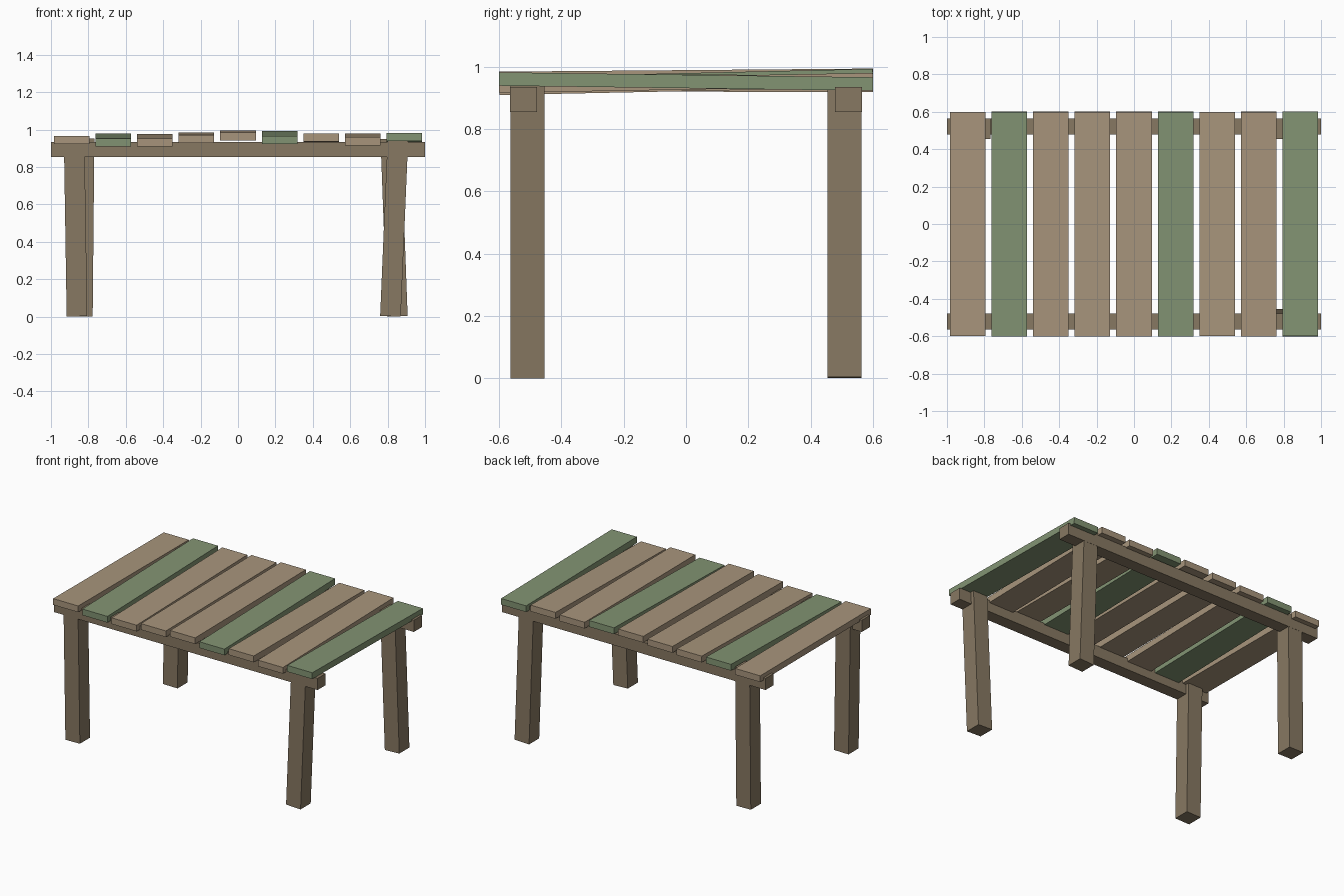
import bpy, math

if "Cube" in bpy.data.objects:
    bpy.data.objects.remove(bpy.data.objects["Cube"])


def material(name, rgb):
    m = bpy.data.materials.new(name)
    m.diffuse_color = (*rgb, 1)
    m.use_nodes = True
    m.node_tree.nodes["Principled BSDF"].inputs["Base Color"].default_value = m.diffuse_color
    return m


BEIGE = material("weathered beige", (0.392, 0.301, 0.202))
GREEN = material("faded green", (0.225, 0.296, 0.171))
BROWN = material("dark brown wood", (0.242, 0.188, 0.122))


def box(name, size, loc, rot, mat):
    bpy.ops.mesh.primitive_cube_add(size=1, location=loc, rotation=rot)
    o = bpy.context.object
    o.name = name
    o.scale = size
    bpy.ops.object.transform_apply(location=False, rotation=False, scale=True)
    o.data.materials.append(mat)
    return o


# Long rails under the planks
for side, s in (("front", -1), ("back", 1)):
    box(f"{side}_rail", (2, 0.086, 0.08), (0, s * 0.522, 0.895), (0, 0, 0), BROWN)

# Slightly crooked legs: centre x at the foot and at the top
for name, s, foot, top in (("front_left_leg", -1, -0.861, -0.876),
                           ("back_left_leg", 1, -0.832, -0.823),
                           ("front_right_leg", -1, 0.815, 0.855),
                           ("back_right_leg", 1, 0.852, 0.817)):
    tilt = math.atan2(top - foot, 0.95)
    box(name, (0.11, 0.11, 0.95), ((foot + top) / 2, s * 0.509, 0.477), (0, tilt, 0), BROWN)

# Uneven planks: centre height at the front edge and at the back edge
heights = ((0.944, 0.940), (0.932, 0.959), (0.931, 0.956), (0.951, 0.963), (0.963, 0.973),
           (0.945, 0.972), (0.957, 0.951), (0.938, 0.959), (0.961, 0.945))
for i, (front, back) in enumerate(heights):
    box(f"plank_{i + 1}", (0.19, 1.2, 0.043), ((i - 4) * 0.2222, 0, (front + back) / 2),
        (math.atan2(back - front, 1.2), 0, 0), GREEN if i in (1, 5, 8) else BEIGE)
